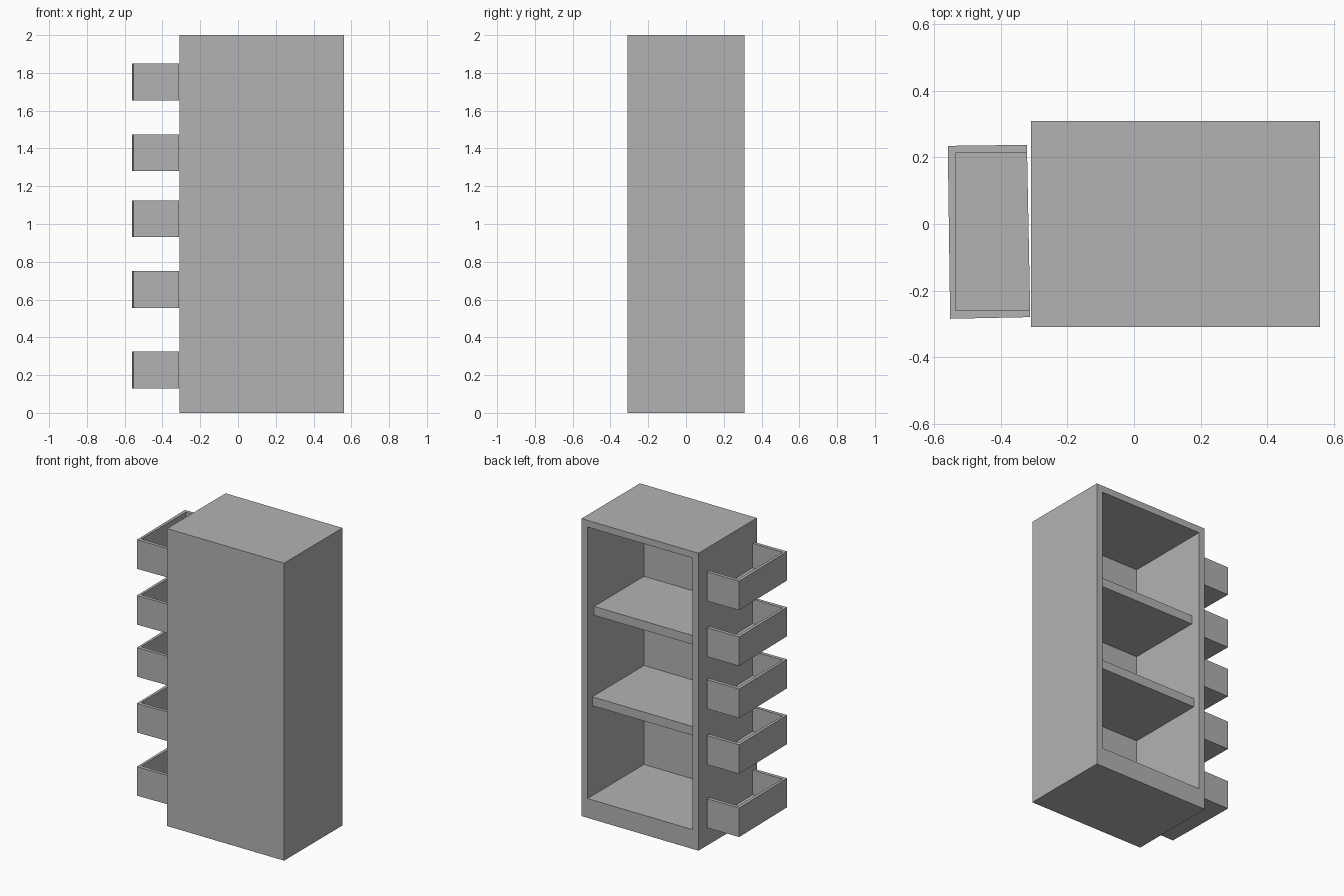
import bpy
import bmesh

cube = bpy.data.objects.get("Cube")
if cube:
    bpy.data.objects.remove(cube, do_unlink=True)

grey = bpy.data.materials.new("plain_grey")
grey.use_nodes = True
colour = (0.45, 0.45, 0.45, 1.0)
grey.diffuse_color = colour
grey.node_tree.nodes["Principled BSDF"].inputs["Base Color"].default_value = colour


def prism(name, outline, z0, z1):
    """Extrude a flat outline from z0 up to z1."""
    bm = bmesh.new()
    base = bm.faces.new([bm.verts.new((x, y, z0)) for x, y in outline])
    top = bmesh.ops.extrude_face_region(bm, geom=[base])["geom"]
    for v in top:
        if isinstance(v, bmesh.types.BMVert):
            v.co.z = z1
    bmesh.ops.recalc_face_normals(bm, faces=bm.faces)
    mesh = bpy.data.meshes.new(name)
    bm.to_mesh(mesh)
    bm.free()
    mesh.materials.append(grey)
    obj = bpy.data.objects.new(name, mesh)
    bpy.context.collection.objects.link(obj)
    return obj


def box(name, x0, x1, y0, y1, z0, z1):
    return prism(name, [(x0, y0), (x1, y0), (x1, y1), (x0, y1)], z0, z1)


# Cabinet shell: a solid block hollowed out from the back
X0, X1, Y, H = -0.31, 0.56, 0.31, 2.0
WALL, PANEL, PLINTH = 0.045, 0.02, 0.13
cabinet = box("cabinet", X0, X1, -Y, Y, 0, H)
cutter = box("cabinet_cutter", X0 + WALL, X1 - WALL, -Y + PANEL, Y + 0.2,
             PLINTH, H - WALL)
cutter.hide_render = True
cut = cabinet.modifiers.new("hollow", "BOOLEAN")
cut.operation = "DIFFERENCE"
cut.solver = "EXACT"
cut.object = cutter
bpy.context.view_layer.objects.active = cabinet
bpy.ops.object.modifier_apply(modifier=cut.name)
bpy.data.objects.remove(cutter, do_unlink=True)

# Inner shelves, set back a little from the opening
for name, top, inset in (("upper_shelf", 1.395, 0.07), ("lower_shelf", 0.795, 0.05)):
    box(name, X0 + WALL, X1 - WALL, -Y + PANEL, Y - inset, top - 0.06, top)

# Side bins: slightly crooked trays, open towards the cabinet
outer = [(-0.322, 0.238), (-0.56, 0.235), (-0.553, -0.285), (-0.312, -0.28)]
inner = [(-0.313, -0.26), (-0.537, -0.26), (-0.537, 0.213), (-0.322, 0.213)]
for i, z in enumerate((0.13, 0.555, 0.93, 1.28, 1.655), 1):
    prism(f"bin_walls_{i}", outer + inner, z, z + 0.195)
    prism(f"bin_floor_{i}", outer, z, z + 0.03)
